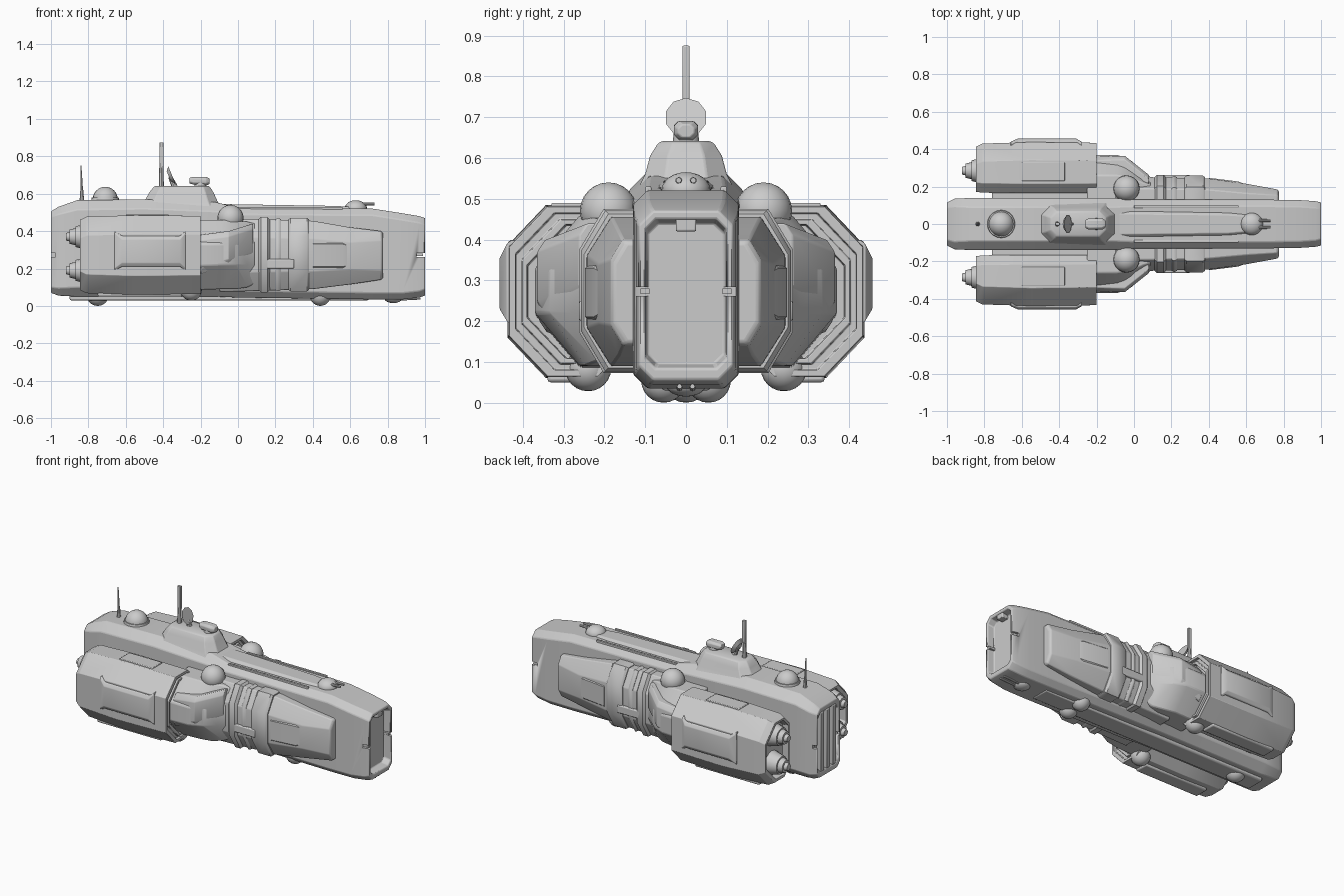
import bpy, bmesh, math
from mathutils import Vector, Matrix


def finish(name, bm, mirror=False, bevel=0.0, angle=35):
    bmesh.ops.recalc_face_normals(bm, faces=bm.faces)
    me = bpy.data.meshes.new(name)
    bm.to_mesh(me)
    bm.free()
    ob = bpy.data.objects.new(name, me)
    bpy.context.collection.objects.link(ob)
    bpy.ops.object.select_all(action='DESELECT')
    ob.select_set(True)
    bpy.context.view_layer.objects.active = ob
    bpy.ops.object.shade_smooth_by_angle(angle=math.radians(angle))
    if bevel:
        b = ob.modifiers.new("bevel", 'BEVEL')
        b.width, b.segments, b.limit_method = bevel, 2, 'ANGLE'
    if mirror:
        ob.modifiers.new("mirror", 'MIRROR').use_axis = (False, True, False)
    return ob


def section(x, y0, y1, zb, zt, co, cz, ci):
    """Chamfered ring: outer chamfer co by cz, inner chamfer ci."""
    pts = [(y0, zb + ci), (y0 + ci, zb), (y1 - co, zb), (y1, zb + cz),
           (y1, zt - cz), (y1 - co, zt), (y0 + ci, zt), (y0, zt - ci)]
    return [(x, y, z) for y, z in pts]


def loft(name, sections, **kw):
    bm = bmesh.new()
    rings = [[bm.verts.new(p) for p in section(*s)] for s in sections]
    for a, b in zip(rings, rings[1:]):
        for i in range(8):
            j = (i + 1) % 8
            bm.faces.new((a[i], a[j], b[j], b[i]))
    bm.faces.new(rings[0])
    bm.faces.new(rings[-1])
    return finish(name, bm, **kw)


def centred(x, w, zb, zt, c):
    return (x, -w, w, zb, zt, c, c, c)


def box(name, xs, ys, zs, **kw):
    bm = bmesh.new()
    c = [(a[0] + a[1]) / 2 for a in (xs, ys, zs)]
    s = [a[1] - a[0] for a in (xs, ys, zs)]
    bmesh.ops.create_cube(bm, size=1, matrix=Matrix.Translation(c) @ Matrix.Diagonal((*s, 1)))
    return finish(name, bm, **kw)


def dome(name, loc, r, sz=1.0, **kw):
    bm = bmesh.new()
    m = Matrix.Translation(loc) @ Matrix.Diagonal((r, r, r * sz, 1))
    bmesh.ops.create_uvsphere(bm, u_segments=20, v_segments=12, radius=1, matrix=m)
    return finish(name, bm, **kw)


def rod(name, p0, p1, r0, r1, n=12, **kw):
    bm = bmesh.new()
    p0, p1 = Vector(p0), Vector(p1)
    d = p1 - p0
    m = Matrix.Translation((p0 + p1) / 2) @ d.to_track_quat('Z', 'Y').to_matrix().to_4x4()
    bmesh.ops.create_cone(bm, cap_ends=True, segments=n, radius1=r0, radius2=r1,
                          depth=d.length, matrix=m)
    return finish(name, bm, **kw)


# Central hull with recessed bow and stern openings
hull = loft("central_hull", [
    centred(-0.97, 0.10, 0.11, 0.46, 0.03), centred(-0.995, 0.105, 0.10, 0.475, 0.03),
    centred(-1.0, 0.115, 0.07, 0.505, 0.03), centred(-0.96, 0.135, 0.055, 0.53, 0.04),
    centred(-0.86, 0.14, 0.05, 0.565, 0.05), centred(-0.5, 0.14, 0.05, 0.57, 0.05),
    centred(-0.12, 0.14, 0.05, 0.555, 0.05), centred(0.0, 0.13, 0.045, 0.525, 0.035),
    centred(0.72, 0.13, 0.035, 0.52, 0.035), centred(0.88, 0.128, 0.035, 0.495, 0.035),
    centred(0.97, 0.122, 0.045, 0.48, 0.035), centred(1.0, 0.115, 0.055, 0.47, 0.035),
    centred(1.0, 0.1, 0.085, 0.45, 0.025), centred(0.955, 0.095, 0.095, 0.44, 0.025)],
    bevel=0.005)

# Slits through the bow and stern rims
for label, xs in (("bow", (0.955, 1.05)), ("stern", (-1.05, -0.975))):
    cutter = box(label + "_slit_cutter", xs, (-0.2, 0.2), (0.262, 0.284))
    cutter.hide_render = True
    cutter.hide_viewport = True
    mod = hull.modifiers.new(label + "_slit", 'BOOLEAN')
    mod.operation, mod.object = 'DIFFERENCE', cutter
box("bow_clamp", (0.95, 0.99), (0.09, 0.112), (0.266, 0.28), mirror=True)
box("bow_top_notch_block", (0.95, 0.995), (-0.025, 0.025), (0.42, 0.455), bevel=0.004)
for i, y in enumerate((-0.06, 0.0, 0.06)):
    box(f"stern_rib_{i}", (-0.998, -0.96), (y - 0.018, y + 0.018), (0.1, 0.475), bevel=0.005)

# Deck spine and keel strips
loft("deck_spine", [centred(-0.12, 0.07, 0.48, 0.545, 0.015), centred(0.5, 0.06, 0.48, 0.535, 0.012),
                    centred(0.62, 0.05, 0.48, 0.53, 0.012)], bevel=0.003)
box("deck_rail", (0.0, 0.56), (0.085, 0.1), (0.5, 0.53), mirror=True, bevel=0.003)
box("keel_strip", (-0.9, 0.7), (-0.06, 0.06), (0.03, 0.07), bevel=0.008)

# Forward flank hulls
loft("flank_hull", [
    (-0.1, 0.08, 0.25, 0.075, 0.465, 0.06, 0.1, 0.02), (0.1, 0.08, 0.25, 0.08, 0.465, 0.06, 0.1, 0.02),
    (0.4, 0.08, 0.243, 0.09, 0.455, 0.06, 0.095, 0.02), (0.6, 0.08, 0.215, 0.115, 0.42, 0.05, 0.08, 0.02),
    (0.765, 0.08, 0.185, 0.14, 0.4, 0.03, 0.05, 0.02), (0.775, 0.08, 0.175, 0.15, 0.39, 0.03, 0.05, 0.02)],
    mirror=True, bevel=0.005)
# Raised bands and plates on the flank hulls
for i, (x0, x1, e) in enumerate(((0.11, 0.17, 0.012), (0.2, 0.23, 0.006), (0.27, 0.38, 0.008))):
    loft(f"flank_band_{i}", [
        (x, 0.08, 0.25 + d, 0.085 - d, 0.463 + d, 0.06, 0.1, 0.02)
        for x, d in ((x0, 0.0), (x0 + 0.012, e), (x1 - 0.012, e), (x1, 0.0))], mirror=True)
loft("flank_plate", [
    (0.4, 0.15, 0.247, 0.2, 0.34, 0.01, 0.01, 0.01), (0.56, 0.15, 0.227, 0.2, 0.34, 0.01, 0.01, 0.01),
    (0.6, 0.15, 0.21, 0.21, 0.33, 0.01, 0.01, 0.01)], mirror=True)
box("flank_vent", (0.14, 0.3), (0.2, 0.262), (0.2, 0.25), mirror=True, bevel=0.006)

# Shoulders that join the flank hulls to the nacelles
loft("shoulder", [
    (-0.25, 0.1, 0.37, 0.085, 0.46, 0.11, 0.13, 0.02), (-0.09, 0.1, 0.37, 0.09, 0.46, 0.11, 0.13, 0.02),
    (-0.01, 0.1, 0.335, 0.09, 0.455, 0.09, 0.13, 0.02), (0.05, 0.1, 0.28, 0.1, 0.45, 0.06, 0.12, 0.02),
    (0.09, 0.1, 0.25, 0.12, 0.44, 0.04, 0.1, 0.02)], mirror=True, bevel=0.006)
loft("shoulder_wedge", [
    (-0.2, 0.2, 0.36, 0.17, 0.38, 0.02, 0.03, 0.02), (-0.05, 0.2, 0.365, 0.22, 0.4, 0.02, 0.03, 0.02),
    (0.08, 0.2, 0.262, 0.26, 0.44, 0.02, 0.03, 0.02)], mirror=True, bevel=0.004)

# Rear nacelles with a stepped front rim and recessed back
def nac(x, d):
    return (x, 0.165 + d * 0.3, 0.438 - d, 0.06 + d, 0.485 - d, 0.095, 0.1, 0.05)

loft("nacelle", [
    nac(-0.80, 0.045), nac(-0.842, 0.04), nac(-0.845, 0.025), nac(-0.81, 0.008), nac(-0.55, 0.0),
    nac(-0.2, 0.004), nac(-0.2, 0.02), nac(-0.215, 0.022), nac(-0.215, 0.034), nac(-0.203, 0.036),
    nac(-0.203, 0.048), nac(-0.23, 0.05), nac(-0.23, 0.07)], mirror=True, bevel=0.003)
box("nacelle_pylon", (-0.76, -0.22), (0.1, 0.22), (0.12, 0.42), mirror=True, bevel=0.01)
loft("nacelle_side_panel", [
    (-0.66, 0.35, 0.44, 0.19, 0.4, 0.01, 0.01, 0.01), (-0.62, 0.35, 0.457, 0.21, 0.375, 0.012, 0.02, 0.01),
    (-0.31, 0.35, 0.457, 0.21, 0.375, 0.012, 0.02, 0.01), (-0.28, 0.35, 0.44, 0.19, 0.4, 0.01, 0.01, 0.01)],
    mirror=True, bevel=0.003)
box("nacelle_top_plate", (-0.6, -0.37), (0.23, 0.33), (0.46, 0.49), mirror=True, bevel=0.004)
box("nacelle_bottom_plate", (-0.75, -0.3), (0.25, 0.34), (0.05, 0.08), mirror=True, bevel=0.008)

# Thrusters, two behind each nacelle
for label, z in (("upper", 0.37), ("lower", 0.19)):
    y = 0.285
    rod(f"{label}_thruster_base", (-0.79, y, z), (-0.87, y, z), 0.075, 0.055, 16, mirror=True)
    rod(f"{label}_thruster_nozzle", (-0.86, y, z), (-0.9, y, z), 0.048, 0.038, 16, mirror=True)
    rod(f"{label}_thruster_tip", (-0.89, y, z), (-0.92, y, z), 0.028, 0.02, 12, mirror=True)

# Sensor domes above and below
dome("shoulder_dome", (-0.04, 0.19, 0.47), 0.07, mirror=True)
dome("aft_deck_dome", (-0.71, 0, 0.57), 0.067)
dome("nacelle_belly_dome", (-0.25, 0.24, 0.085), 0.057, mirror=True)
dome("aft_belly_dome", (-0.75, 0, 0.06), 0.06)
dome("fore_belly_dome", (0.44, 0.055, 0.055), 0.055, mirror=True)
rod("aft_dome_ring", (-0.71, 0, 0.55), (-0.71, 0, 0.58), 0.078, 0.072, 20)

# Bridge tower: tapered block stacked upward
bm = bmesh.new()
tiers = [(-0.53, -0.09, 0.115, 0.53), (-0.5, -0.11, 0.1, 0.56), (-0.475, -0.13, 0.088, 0.605),
         (-0.45, -0.15, 0.068, 0.637), (-0.44, -0.16, 0.055, 0.642)]
rings = []
for x0, x1, w, z in tiers:
    c = w * 0.5
    rings.append([bm.verts.new((x, y, z)) for x, y in (
        (x0, -w + c), (x0 + c, -w), (x1 - c, -w), (x1, -w + c),
        (x1, w - c), (x1 - c, w), (x0 + c, w), (x0, w - c))])
for a, b in zip(rings, rings[1:]):
    for i in range(8):
        bm.faces.new((a[i], a[(i + 1) % 8], b[(i + 1) % 8], b[i]))
bm.faces.new(rings[0])
bm.faces.new(rings[-1])
finish("bridge_tower", bm, bevel=0.004)
rod("bridge_neck", (-0.2, 0, 0.63), (-0.2, 0, 0.66), 0.034, 0.03)
loft("bridge_pod", [centred(-0.26, 0.022, 0.655, 0.685, 0.01), centred(-0.24, 0.03, 0.65, 0.69, 0.01),
                    centred(-0.17, 0.03, 0.645, 0.69, 0.012), centred(-0.153, 0.02, 0.65, 0.682, 0.01)], bevel=0.003)

# Mast, tilted dish and stern antenna
rod("mast_lower", (-0.41, 0, 0.63), (-0.41, 0, 0.74), 0.014, 0.011, 8)
box("mast_blade", (-0.42, -0.398), (-0.009, 0.009), (0.73, 0.875), bevel=0.003)
rod("dish_post", (-0.34, 0, 0.635), (-0.365, 0, 0.69), 0.014, 0.009, 8)
rod("dish", (-0.37, 0, 0.692), (-0.353, 0, 0.699), 0.03, 0.052, 10)
rod("dish_brace", (-0.33, 0, 0.64), (-0.375, 0, 0.72), 0.008, 0.006, 8)
rod("stern_antenna_base", (-0.835, 0, 0.55), (-0.835, 0, 0.62), 0.013, 0.008, 8)
rod("stern_antenna", (-0.835, 0, 0.61), (-0.84, 0, 0.75), 0.007, 0.003, 8)

# Deck turret and bow chin guns
dome("deck_turret", (0.63, 0, 0.52), 0.06, 0.75)
rod("deck_turret_barrel", (0.64, 0.018, 0.545), (0.73, 0.018, 0.545), 0.009, 0.007, 8, mirror=True)
dome("chin_turret", (0.83, 0, 0.045), 0.05, 0.6)
rod("chin_turret_barrel", (0.84, 0.016, 0.035), (0.975, 0.016, 0.04), 0.008, 0.006, 8, mirror=True)
